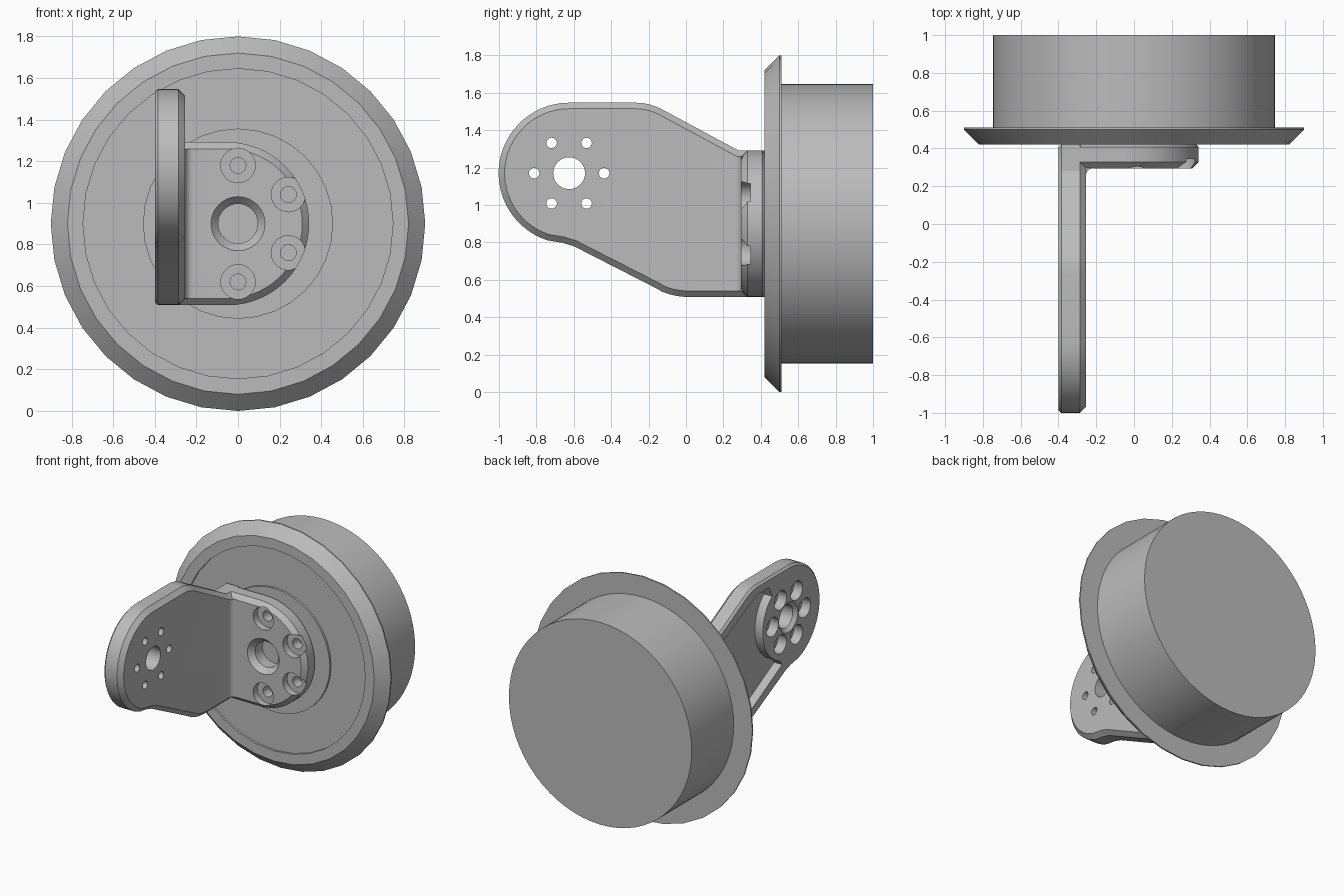
import bpy, bmesh, math
from mathutils import Vector

cube = bpy.data.objects.get("Cube")
if cube:
    bpy.data.objects.remove(cube)

grey = bpy.data.materials.new("plain grey")
grey.use_nodes = True
grey.diffuse_color = (0.5, 0.5, 0.5, 1)
grey.node_tree.nodes["Principled BSDF"].inputs["Base Color"].default_value = (0.5, 0.5, 0.5, 1)


def place(axis, d, u, v):
    return Vector((d, u, v)) if axis == "X" else Vector((u, d, v))


def finish(name, bm):
    bmesh.ops.recalc_face_normals(bm, faces=bm.faces)
    mesh = bpy.data.meshes.new(name)
    bm.to_mesh(mesh)
    bm.free()
    mesh.materials.append(grey)
    obj = bpy.data.objects.new(name, mesh)
    bpy.context.collection.objects.link(obj)
    return obj


def skin(bm, rings):
    """Join matching rings of vertices and cap both ends."""
    n = len(rings[0])
    for a, b in zip(rings, rings[1:]):
        for i in range(n):
            j = (i + 1) % n
            bm.faces.new((a[i], a[j], b[j], b[i]))
    return bm.faces.new(rings[0]), bm.faces.new(rings[-1])


def lathe(name, axis, centre, profile, sides=32):
    """Turn (radius, depth) pairs around an axis."""
    bm = bmesh.new()
    rings = []
    for r, d in profile:
        angles = [math.tau * i / sides for i in range(sides)]
        rings.append([bm.verts.new(place(axis, d, centre[0] + r * math.cos(t),
                                         centre[1] + r * math.sin(t))) for t in angles])
    skin(bm, rings)
    return finish(name, bm)


def prism(name, axis, outline, start, end, chamfers=(0, 0)):
    """Extrude an outline and chamfer the rim of each end."""
    bm = bmesh.new()
    rings = [[bm.verts.new(place(axis, d, u, v)) for u, v in outline] for d in (start, end)]
    caps = skin(bm, rings)
    bmesh.ops.recalc_face_normals(bm, faces=bm.faces)
    rims = [list(cap.edges) for cap in caps]
    for rim, size in zip(rims, chamfers):
        if size:
            bmesh.ops.bevel(bm, geom=rim, offset=size, segments=1, affect="EDGES")
    return finish(name, bm)


def arc(centre, r, a0, a1, n=16):
    steps = [math.radians(a0 + (a1 - a0) * i / n) for i in range(n + 1)]
    return [(centre[0] + r * math.cos(t), centre[1] + r * math.sin(t)) for t in steps]


def combine(obj, tool, operation):
    tool.hide_render = True
    mod = obj.modifiers.new("cut", "BOOLEAN")
    mod.object, mod.operation, mod.solver = tool, operation, "EXACT"
    bpy.context.view_layer.objects.active = obj
    bpy.ops.object.modifier_apply(modifier=mod.name)
    bpy.data.objects.remove(tool)


def smooth(obj):
    bpy.ops.object.select_all(action="DESELECT")
    obj.select_set(True)
    bpy.context.view_layer.objects.active = obj
    bpy.ops.object.shade_smooth_by_angle(angle=math.radians(25))


# Wheel: flange with shallow recess and raised hub, then the drum
HUB = (0, 0.9)
flange = lathe("wheel_flange", "Y", HUB, [
    (0.457, 0.42), (0.457, 0.435), (0.745, 0.435), (0.745, 0.42),
    (0.82, 0.42), (0.9, 0.5), (0.9, 0.51), (0.7, 0.51)])
drum = lathe("wheel_drum", "Y", HUB, [(0.747, 0.505), (0.747, 1.0)], 64)

# Arm: rounded tip tapering to the mounting end
TIP = (-0.625, 1.17)
arm_outline = (arc(TIP, 0.377, 90, 252, 28)
               + [(-0.66, 0.798), (-0.6, 0.78), (-0.15, 0.55)]
               + arc((0.02, 0.91), 0.402, 248, 270, 5)
               + [(0.42, 0.508), (0.42, 1.292), (0.28, 1.292)]
               + arc((-0.27, 1.247), 0.3, 63, 90, 5))
bracket = prism("bracket", "X", arm_outline, -0.4, -0.255, (0.015, 0.032))

# Mounting plate with a rounded end, and the fillet in the inner corner
plate_outline = arc((-0.05, 0.9), 0.392, -90, 90, 28) + [(-0.38, 1.292), (-0.38, 0.508)]
plate = prism("mounting_plate", "Y", plate_outline, 0.295, 0.42, (0.033, 0.012))
combine(bracket, plate, "UNION")
curve = [(x, y) for x, y in arc((-0.215, 0.255), 0.04, 180, 90, 6)]
bm = bmesh.new()
section = [(-0.27, 0.255)] + curve + [(-0.215, 0.31), (-0.27, 0.31)]
skin(bm, [[bm.verts.new((x, y, z)) for x, y in section] for z in (0.54, 1.26)])
combine(bracket, finish("corner_fillet", bm), "UNION")

# Pocket on the outer side of the arm, leaving rims and a round pad
pocket = (arc(TIP, 0.3, 50, -70, 16)
          + [(-0.55, 0.85), (-0.1, 0.605), (0, 0.58), (0.3, 0.58),
             (0.3, 1.205), (-0.17, 1.435), (-0.27, 1.475), (-0.4, 1.475)])
combine(bracket, prism("pocket_cutter", "X", pocket, -0.5, -0.335), "DIFFERENCE")

# Arm holes: centre bore and six counterbored bolt holes
combine(bracket, lathe("cutter", "X", TIP, [
    (0.11, -0.45), (0.11, -0.4), (0.085, -0.375), (0.085, -0.2)]), "DIFFERENCE")
for k in range(6):
    t = math.radians(60 * k)
    spot = (TIP[0] + 0.187 * math.cos(t), TIP[1] + 0.187 * math.sin(t))
    combine(bracket, lathe("cutter", "X", spot, [
        (0.07, -0.45), (0.07, -0.33), (0.028, -0.33), (0.028, -0.2)], 24), "DIFFERENCE")

# Plate holes: chamfered bore and four counterbored bolt holes
combine(bracket, lathe("cutter", "Y", HUB, [
    (0.13, 0.25), (0.13, 0.295), (0.095, 0.335), (0.095, 0.5)]), "DIFFERENCE")
for k in range(4):
    t = math.radians(-90 + 60 * k)
    spot = (HUB[0] + 0.28 * math.cos(t), HUB[1] + 0.28 * math.sin(t))
    combine(bracket, lathe("cutter", "Y", spot, [
        (0.083, 0.25), (0.083, 0.345), (0.038, 0.345), (0.038, 0.5)], 24), "DIFFERENCE")

for part in (flange, drum, bracket):
    smooth(part)
